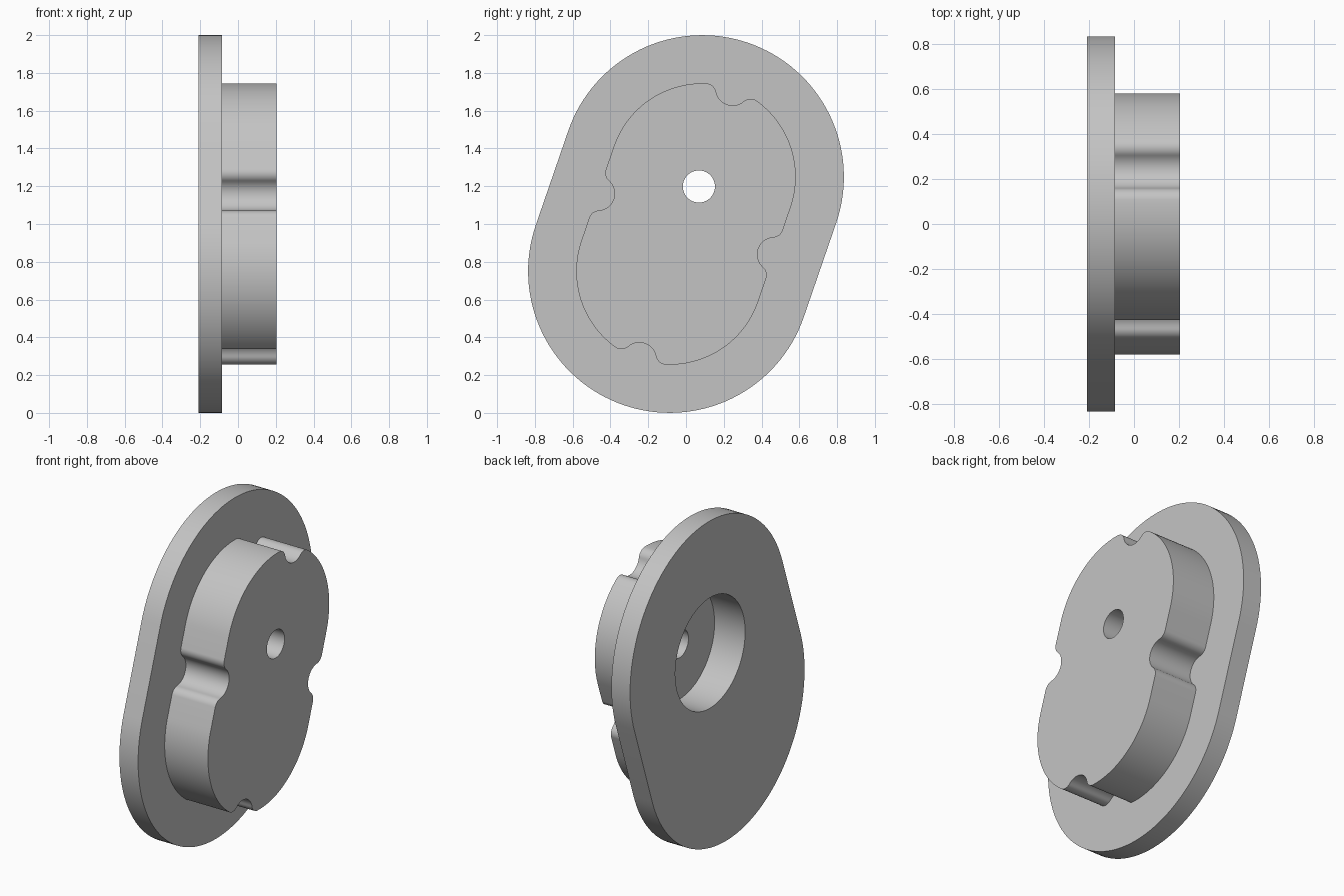
import bpy, bmesh, math
from math import cos, sin, pi, atan2, sqrt, acos, radians

cube = bpy.data.objects.get("Cube")
if cube:
    bpy.data.objects.remove(cube, do_unlink=True)

TILT = radians(19)
HALF = 0.264                                  # centre to end-arc centre
BACK, STEP, FLOOR, FRONT = -0.21, -0.085, -0.005, 0.205

grey = bpy.data.materials.new("light grey")
grey.use_nodes = True
grey.diffuse_color = (0.55, 0.55, 0.55, 1)
grey.node_tree.nodes["Principled BSDF"].inputs["Base Color"].default_value = (0.55, 0.55, 0.55, 1)


def arc(cu, cv, r, a0, a1, n):
    return [(cu + r * cos(a0 + (a1 - a0) * i / n), cv + r * sin(a0 + (a1 - a0) * i / n))
            for i in range(n + 1)]


def oval(r):
    return arc(0, HALF, r, 0, pi, 64) + arc(0, -HALF, r, pi, 2 * pi, 64)


def notched_oval(R, r, f):
    """Oval with a filleted round notch on each side and each end."""
    # side notch and its fillet
    d = sqrt((r + f) ** 2 - f ** 2)
    a = atan2(d, -f)
    q = arc(R, 0, r, pi, a, 10)
    q += arc(R - f, d, f, a - pi, 0, 10)[1:]
    # end arc, its fillet and the end notch
    phi = acos(((R - f) ** 2 + R ** 2 - (r + f) ** 2) / (2 * R * (R - f)))
    fu, fv = (R - f) * sin(phi), HALF + (R - f) * cos(phi)
    b = atan2(HALF + R - fv, -fu)
    q += arc(0, HALF, R, 0, pi / 2 - phi, 36)
    q += arc(fu, fv, f, pi / 2 - phi, b, 10)[1:]
    q += arc(0, HALF + R, r, b - pi, -pi / 2, 10)[1:]
    half = q + [(-u, v) for u, v in reversed(q[:-1])]
    return half + [(-u, -v) for u, v in half[1:-1]]


def prism(name, outline, x0, x1):
    """Extrude an outline, tilted about the x axis, from x0 to x1."""
    bm = bmesh.new()
    face = bm.faces.new([bm.verts.new((x0, u * cos(TILT) + v * sin(TILT),
                                       1 - u * sin(TILT) + v * cos(TILT))) for u, v in outline])
    new = bmesh.ops.extrude_face_region(bm, geom=[face], use_keep_orig=True)["geom"]
    bmesh.ops.translate(bm, vec=(x1 - x0, 0, 0),
                        verts=[g for g in new if isinstance(g, bmesh.types.BMVert)])
    bmesh.ops.recalc_face_normals(bm, faces=bm.faces)
    mesh = bpy.data.meshes.new(name)
    bm.to_mesh(mesh)
    bm.free()
    mesh.materials.append(grey)
    ob = bpy.data.objects.new(name, mesh)
    bpy.context.collection.objects.link(ob)
    return ob


# Wide flange and notched boss
flange = prism("flange", oval(0.75), BACK, STEP)
boss = prism("notched_boss", notched_oval(0.495, 0.09, 0.055), STEP, FRONT)

# Blind bore from the back, small hole through its floor
bore = prism("bore_cutter", arc(0, 0.21, 0.335, 0, 2 * pi, 96)[:-1], BACK - 0.1, FLOOR)
hole = prism("hole_cutter", arc(0, 0.21, 0.085, 0, 2 * pi, 48)[:-1], BACK - 0.2, FRONT + 0.1)

for part, cutters in ((flange, [bore]), (boss, [bore, hole])):
    for cutter in cutters:
        mod = part.modifiers.new(cutter.name, 'BOOLEAN')
        mod.operation = 'DIFFERENCE'
        mod.solver = 'EXACT'
        mod.object = cutter
    bpy.context.view_layer.update()
    result = part.evaluated_get(bpy.context.evaluated_depsgraph_get())
    mesh = bpy.data.meshes.new_from_object(result)
    part.modifiers.clear()
    part.data = mesh

for cutter in (bore, hole):
    bpy.data.objects.remove(cutter, do_unlink=True)

# Smooth curved walls, sharp rims
bpy.ops.object.select_all(action='DESELECT')
for part in (flange, boss):
    part.select_set(True)
bpy.context.view_layer.objects.active = boss
bpy.ops.object.shade_smooth_by_angle(angle=radians(30))
